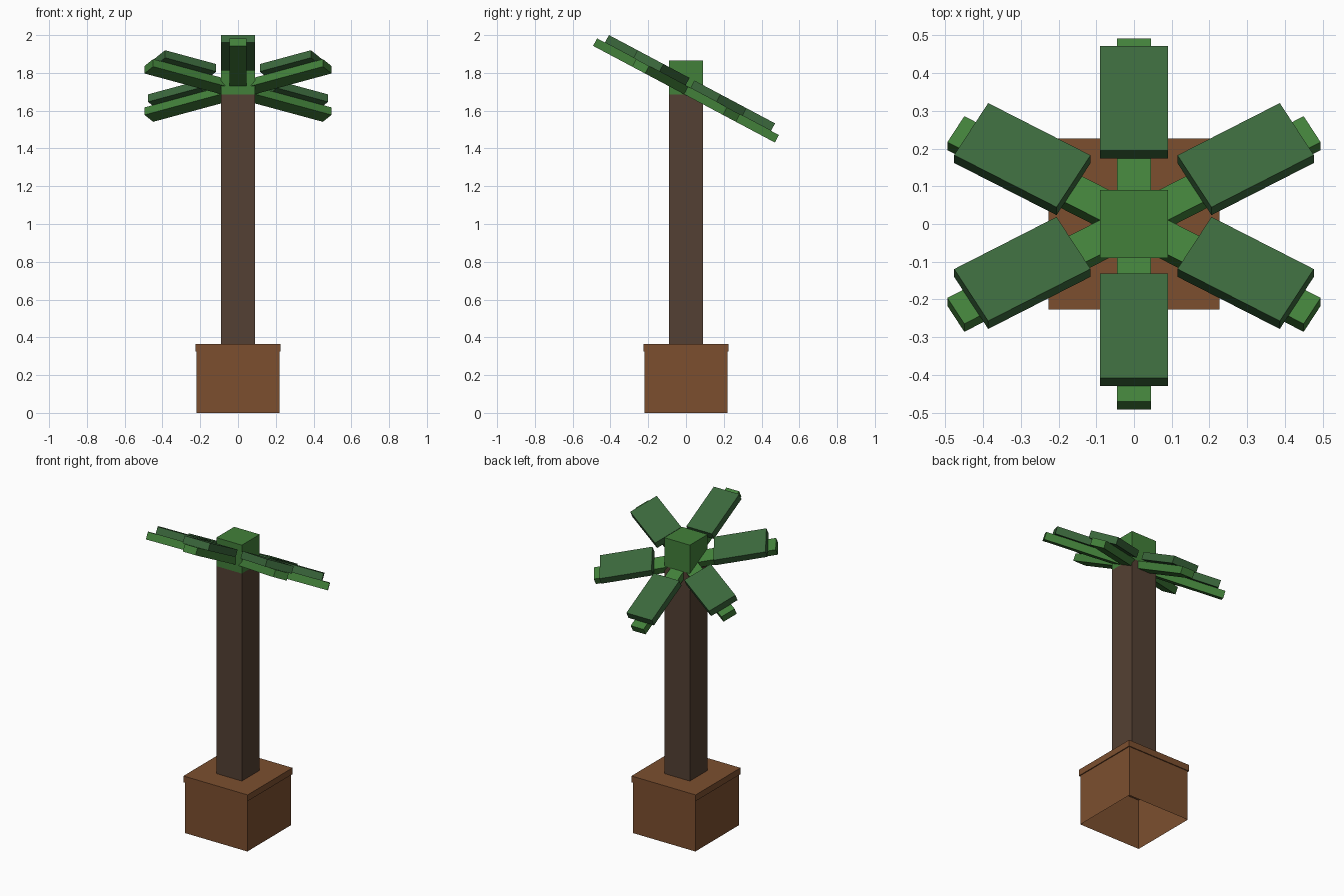
import bpy, bmesh, math
from mathutils import Matrix

if "Cube" in bpy.data.objects:
    bpy.data.objects.remove(bpy.data.objects["Cube"])


def material(name, rgb):
    # sRGB 0-255 to linear
    lin = [((c / 255 + 0.055) / 1.055) ** 2.4 for c in rgb]
    m = bpy.data.materials.new(name)
    m.diffuse_color = (*lin, 1)
    m.use_nodes = True
    m.node_tree.nodes["Principled BSDF"].inputs["Base Color"].default_value = m.diffuse_color
    return m


POT = material("terracotta brown", (124, 79, 47))
BARK = material("dark bark", (84, 64, 51))
GREEN = material("bright green", (66, 128, 58))
LEAF = material("deep leaf green", (59, 104, 60))


def box(name, lo, hi, mat, matrix=Matrix(), open_ends=False):
    bm = bmesh.new()
    bmesh.ops.create_cube(bm, size=1)
    if open_ends:
        caps = [f for f in bm.faces if abs(f.normal.z) > 0.5]
        bmesh.ops.delete(bm, geom=caps, context='FACES_ONLY')
    for v in bm.verts:
        v.co = [lo[i] + (v.co[i] + 0.5) * (hi[i] - lo[i]) for i in range(3)]
    bm.transform(matrix)
    me = bpy.data.meshes.new(name)
    bm.to_mesh(me)
    bm.free()
    me.materials.append(mat)
    ob = bpy.data.objects.new(name, me)
    bpy.context.collection.objects.link(ob)
    return ob


# Pot: thin walls open underneath, closed by a slightly wider rim slab
box("pot_walls", (-0.22, -0.22, 0), (0.22, 0.22, 0.324), POT, open_ends=True)
box("pot_rim", (-0.226, -0.226, 0.324), (0.226, 0.226, 0.364), POT)

# Trunk and crown block
box("trunk", (-0.09, -0.09, 0.364), (0.09, 0.09, 1.685), BARK)
box("crown", (-0.09, -0.09, 1.685), (0.09, 0.09, 1.866), GREEN)

# Six fronds in one ring, tilted so the front is high
tilt = Matrix.Translation((0, 0, 1.707)) @ Matrix.Rotation(math.radians(-28), 4, 'X')
T = 0.0225
for i in range(6):
    m = tilt @ Matrix.Rotation(math.radians(30 + 60 * i), 4, 'Z')
    box(f"frond_stem_{i + 1}", (0, -0.045, -T), (0.545, 0.045, T), GREEN, m)
    box(f"frond_leaf_{i + 1}", (0.185, -0.09, T), (0.498, 0.09, 3 * T), LEAF, m)
